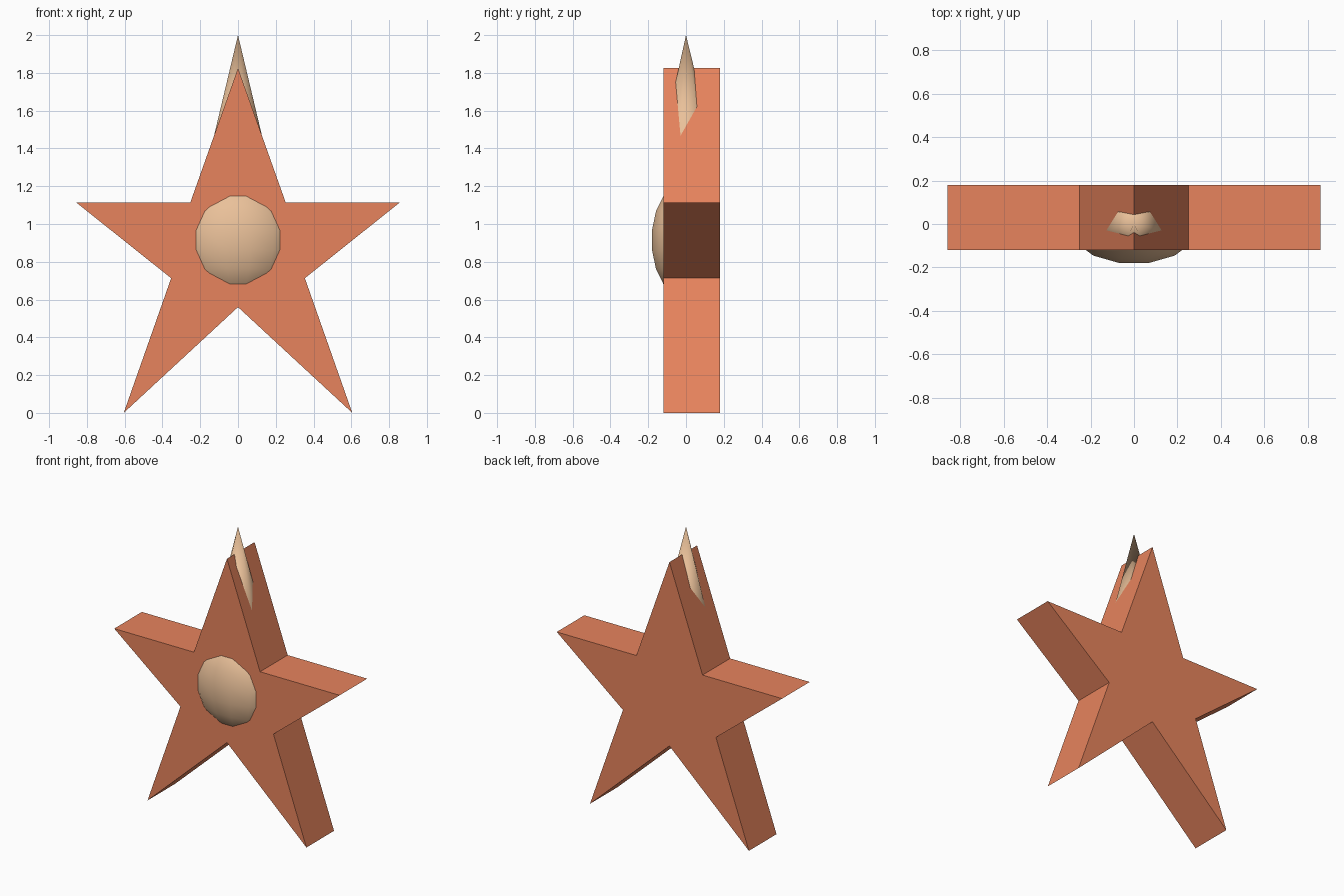
import bpy, bmesh, math
from mathutils import Matrix

if "Cube" in bpy.data.objects:
    bpy.data.objects.remove(bpy.data.objects["Cube"])


def material(name, color):
    m = bpy.data.materials.new(name)
    m.diffuse_color = (*color, 1)
    m.use_nodes = True
    m.node_tree.nodes["Principled BSDF"].inputs["Base Color"].default_value = m.diffuse_color
    return m


def finish(name, bm, mat, smooth=False):
    bmesh.ops.recalc_face_normals(bm, faces=bm.faces[:])
    for f in bm.faces:
        # the flat base of a cone stays flat
        f.smooth = smooth and len(f.verts) < 5
    me = bpy.data.meshes.new(name)
    bm.to_mesh(me)
    bm.free()
    me.materials.append(mat)
    ob = bpy.data.objects.new(name, me)
    bpy.context.collection.objects.link(ob)
    return ob


orange = material("orange", (0.80, 0.23, 0.11))
tan = material("tan", (0.82, 0.53, 0.32))

# Star body: half outline mirrored, then extruded front to back
half = [(0, 1.825), (0.252, 1.115), (0.858, 1.115), (0.354, 0.713), (0.605, 0), (0, 0.56)]
outline = half + [(-x, z) for x, z in half[-2:0:-1]]
bm = bmesh.new()
face = bm.faces.new([bm.verts.new((x, -0.12, z)) for x, z in outline])
ext = bmesh.ops.extrude_face_region(bm, geom=[face], use_keep_orig=True)
bmesh.ops.translate(bm, vec=(0, 0.30, 0),
                    verts=[v for v in ext["geom"] if isinstance(v, bmesh.types.BMVert)])
finish("star_body", bm, orange)

# Belly: flattened low-poly ball bulging out of the front
bm = bmesh.new()
bmesh.ops.create_uvsphere(bm, u_segments=14, v_segments=9, radius=1,
                          matrix=Matrix.Translation((0, 0, 0.915))
                          @ Matrix.Diagonal((0.305, 0.182, 0.305, 1))
                          @ Matrix.Rotation(math.pi / 2, 4, 'Z'))
y_min = min(v.co.y for v in bm.verts)
bmesh.ops.translate(bm, verts=bm.verts[:], vec=(0, -0.18 - y_min, 0))
finish("belly", bm, tan, True)

# Tip: seven-sided spike, one edge towards the back
bm = bmesh.new()
height, radius = 0.54, 0.132
ring = []
for i in range(7):
    a = math.pi / 2 + i * math.tau / 7
    ring.append(bm.verts.new((radius * math.cos(a), radius * math.sin(a), 2 - height)))
apex = bm.verts.new((0, 0, 2))
bm.faces.new(ring)
for a, b in zip(ring, ring[1:] + ring[:1]):
    bm.faces.new((a, b, apex))
finish("top_spike", bm, tan, True)
